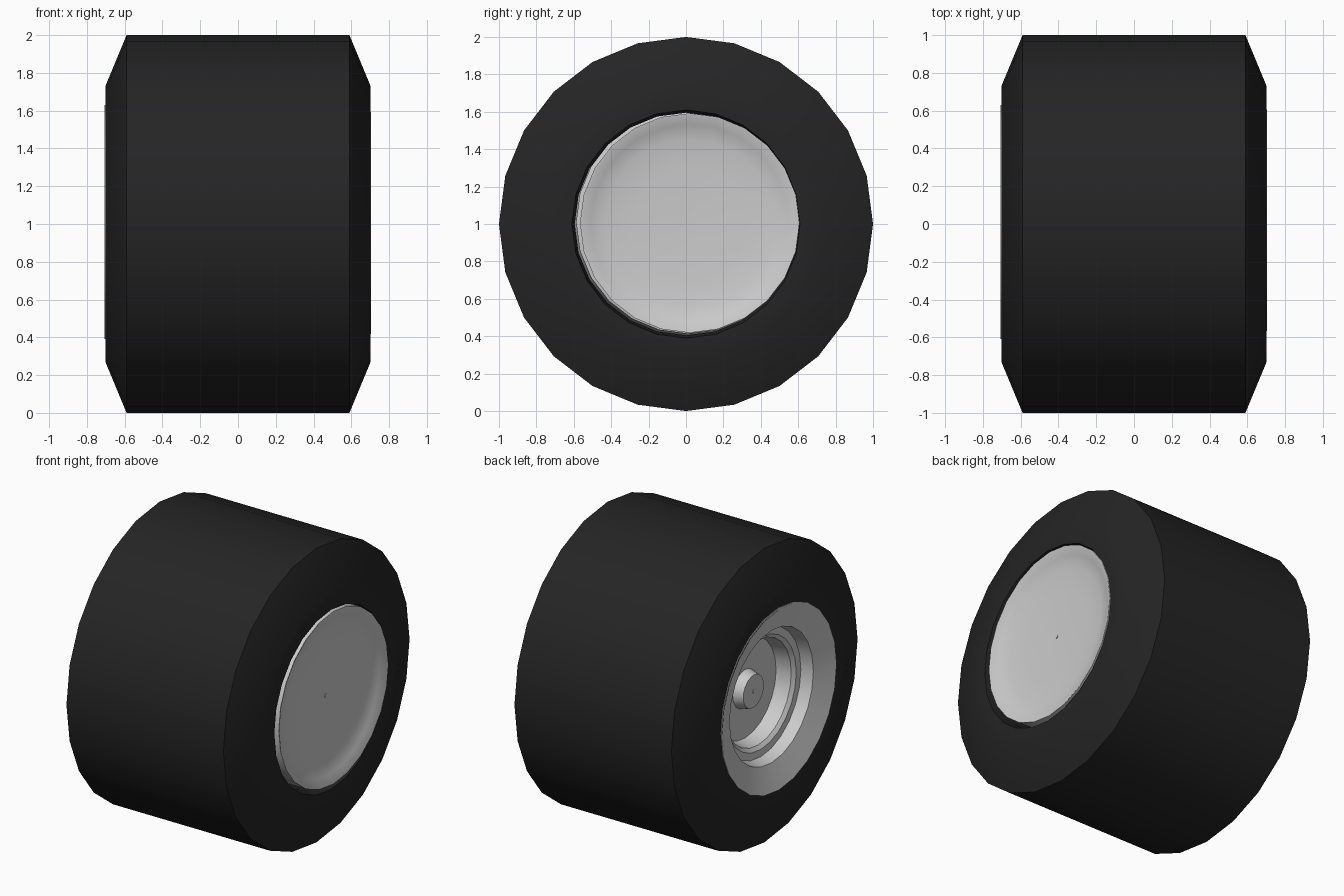
import bpy
import bmesh
from math import sin, cos, tau, radians

if "Cube" in bpy.data.objects:
    bpy.data.objects.remove(bpy.data.objects["Cube"])

SIDES = 24


def make_material(name, value):
    mat = bpy.data.materials.new(name)
    mat.use_nodes = True
    colour = (value, value, value, 1)
    mat.diffuse_color = colour
    mat.node_tree.nodes["Principled BSDF"].inputs["Base Color"].default_value = colour
    return mat


def lathe(name, profile, mat, centre=(0, 0, 1), closed=False):
    """Turn (x, radius) points around the x axis; a zero radius closes at a tip."""
    bm = bmesh.new()
    rings = []
    for x, r in profile:
        if r == 0:
            rings.append([bm.verts.new((x, 0, 0))] * SIDES)
        else:
            angles = [tau * i / SIDES for i in range(SIDES)]
            rings.append([bm.verts.new((x, r * sin(a), r * cos(a))) for a in angles])
    pairs = list(zip(rings, rings[1:]))
    if closed:
        pairs.append((rings[-1], rings[0]))
    for a, b in pairs:
        for i in range(SIDES):
            j = (i + 1) % SIDES
            bm.faces.new(list(dict.fromkeys((a[i], a[j], b[j], b[i]))))
    bmesh.ops.recalc_face_normals(bm, faces=bm.faces)
    mesh = bpy.data.meshes.new(name)
    bm.to_mesh(mesh)
    bm.free()
    mesh.materials.append(mat)
    obj = bpy.data.objects.new(name, mesh)
    obj.location = centre
    bpy.context.collection.objects.link(obj)
    bpy.ops.object.select_all(action="DESELECT")
    obj.select_set(True)
    bpy.context.view_layer.objects.active = obj
    bpy.ops.object.shade_smooth_by_angle(angle=radians(30))
    return obj


rubber = make_material("black rubber", 0.018)
metal = make_material("light grey metal", 0.6)

# Tyre: tread, sloped shoulders, sidewalls and bore
half = [(0.59, 1.0), (0.702, 0.73), (0.70, 0.61), (0.62, 0.595)]
tyre_profile = half + [(-x, r) for x, r in reversed(half)]
lathe("tyre", tyre_profile, rubber, closed=True)

# Outer cover: shallow dish with a rolled edge and a tiny centre pin
cover_profile = [
    (0.50, 0.585), (0.703, 0.587), (0.703, 0.58), (0.675, 0.53), (0.658, 0.45),
    (0.648, 0.30), (0.645, 0.012), (0.649, 0.012), (0.649, 0),
]
lathe("wheel_cover", cover_profile, metal, centre=(0, 0.02, 1.005))

# Inner rim: lip, sloped flange, two steps, centre plate and hub
rim_profile = [
    (-0.50, 0.595), (-0.69, 0.615), (-0.706, 0.62), (-0.65, 0.45), (-0.57, 0.43),
    (-0.57, 0.38), (-0.55, 0.355), (-0.45, 0.335), (-0.45, 0.13), (-0.515, 0.11),
    (-0.515, 0.012), (-0.519, 0.012), (-0.519, 0),
]
lathe("inner_rim", rim_profile, metal, centre=(0, 0.01, 1.01))
